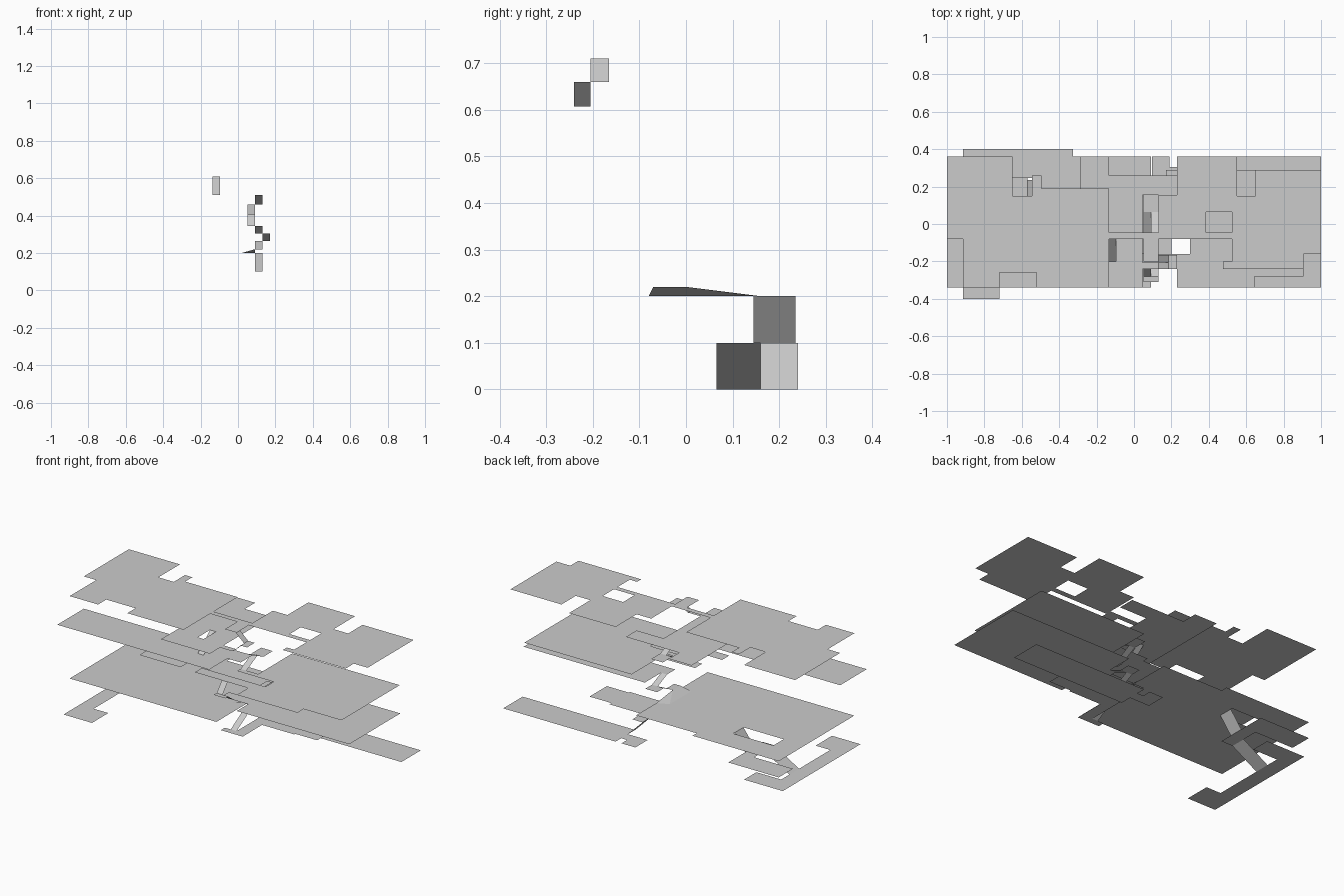
import bpy


def mesh(name, verts, faces):
    me = bpy.data.meshes.new(name)
    me.from_pydata(verts, [], faces)
    me.update()
    ob = bpy.data.objects.new(name, me)
    bpy.context.collection.objects.link(ob)
    return ob


def floor(name, z, rects):
    """Thin storey plate made of adjoining rectangles (x0, x1, y0, y1)."""
    verts, faces = [], []
    for x0, x1, y0, y1 in rects:
        n = len(verts)
        verts += [(x0, y0, z), (x1, y0, z), (x1, y1, z), (x0, y1, z)]
        faces.append((n, n + 1, n + 2, n + 3))
    return mesh(name, verts, faces)


def ramp_y(name, x0, x1, ya, za, yb, zb):
    """Stair flight running along y from (ya, za) to (yb, zb)."""
    f = (0, 1, 2, 3) if yb > ya else (3, 2, 1, 0)
    mesh(name, [(x0, ya, za), (x1, ya, za), (x1, yb, zb), (x0, yb, zb)], [f])


def ramp_x(name, y0, y1, xa, za, xb, zb):
    """Stair flight running along x from (xa, za) to (xb, zb)."""
    f = (3, 2, 1, 0) if xb > xa else (0, 1, 2, 3)
    mesh(name, [(xa, y0, za), (xa, y1, za), (xb, y1, zb), (xb, y0, zb)], [f])


# lowest floor: left C-shaped hall and right back strip
floor("ground_floor_left", 0, [
    (-.915, -.82, -.40, .36), (-.82, -.72, -.40, -.24), (-.82, -.65, .24, .36)])
floor("ground_floor_right", 0, [
    (.23, 1, .17, .36), (.19, .23, .24, .305), (.095, .19, .24, .36)])

# first mezzanine
floor("mezzanine_left", .10, [
    (-.915, -.57, .26, .40), (-.65, -.57, .065, .26)])
floor("mezzanine_right", .10, [
    (.05, .13, -.24, -.20), (.13, .20, -.24, .24), (.20, .42, -.05, .15),
    (.42, .57, -.04, .13)])

# big left floor with a stairwell
floor("lower_floor", .20, [
    (-.915, -.77, -.34, .36), (-.77, -.495, -.34, .145), (-.77, -.495, .245, .36),
    (-.495, .09, -.34, .36), (-.915, -.325, .36, .40)])

# right floor, half level
floor("middle_floor", .305, [
    (.23, 1, -.34, -.16), (.30, 1, -.16, -.08), (.13, 1, -.08, 0),
    (.17, 1, 0, .16), (.05, .23, -.23, -.16)])

# right floor above, with side strip
floor("upper_right_floor", .405, [
    (.23, .645, -.34, -.16), (.645, .905, -.28, -.16), (.30, .905, -.16, -.08),
    (.17, .905, -.08, .29), (-.135, .23, -.23, -.16), (.05, .17, -.08, -.045)])

# left front floor
floor("upper_left_floor", .51, [
    (-1, .04, -.34, -.08), (-.135, .13, -.08, -.045), (.04, .13, -.16, -.08)])

# central hall with a stair opening
floor("central_hall", .61, [
    (-.29, -.135, -.34, .36), (-.135, .045, -.34, -.20), (-.095, .045, -.20, -.08),
    (-.135, .045, -.08, .155), (-.135, .23, .155, .26), (.045, .13, -.24, -.205)])

# top floor: left wing, corridor, right wing
floor("top_floor_left", .71, [
    (-1, -.915, -.08, .36), (-.915, -.72, -.34, .36), (-.72, -.65, -.26, .36),
    (-.65, -.52, -.26, .15), (-.52, -.135, -.34, .15),
    (-.545, -.495, .15, .26), (-.495, -.135, .15, .19)])
floor("top_floor_corridor", .71, [
    (-.135, .13, -.08, -.045), (.05, .13, -.20, -.08)])
floor("top_floor_right", .71, [
    (.13, .525, -.08, -.045), (.13, .385, -.045, .065), (.13, .385, .065, .155),
    (.385, .525, .065, .155), (.23, .55, .155, .36), (.525, .55, -.20, .155),
    (.475, .525, -.24, -.20), (.525, .905, -.24, -.20), (.55, .65, -.20, .15),
    (.65, .905, -.20, .29), (.905, 1, -.16, .29)])

# stair flights along x
ramp_x("left_stair_low", .065, .16, -.82, 0, -.65, .10)
ramp_x("right_stair_low", .16, .24, .23, 0, .13, .10)
ramp_x("left_stair_high", .145, .235, -.57, .10, -.495, .20)
ramp_x("top_stair_a", -.24, -.205, .13, .607, .185, .66)
ramp_x("top_stair_b", -.205, -.165, .185, .66, .13, .71)

# stair flights along y
ramp_y("stair_to_lower_floor", .09, .13, -.20, .10, -.03, .20)
ramp_y("stair_a", .09, .13, 0, .22, .09, .265)
ramp_y("stair_b", .13, .17, .09, .265, 0, .305)
ramp_y("stair_c", .09, .13, -.23, .305, -.28, .345)
ramp_y("stair_d", .05, .09, -.28, .345, -.23, .405)
ramp_y("stair_e", .05, .09, -.045, .405, .065, .46)
ramp_y("stair_f", .09, .13, .065, .46, -.045, .51)
ramp_y("stair_to_hall", -.135, -.095, -.20, .51, -.08, .61)

# landings between flights
floor("landing_low", .265, [(.09, .17, .09, .155)])
floor("landing_front", .345, [(.05, .13, -.31, -.28)])
floor("landing_middle", .46, [(.05, .13, .065, .155)])
floor("landing_top", .66, [(.185, .23, -.24, -.165)])

# shallow fanned ramp at the foot of the main stair
mesh("fan_ramp",
     [(.13, -.07, .22), (.13, 0, .22), (.09, 0, .22), (.09, -.07, .22),
      (.09, .16, .20), (.02, .13, .20), (.02, -.08, .20)],
     [(0, 1, 2, 3), (2, 4, 5), (3, 2, 5, 6)])
